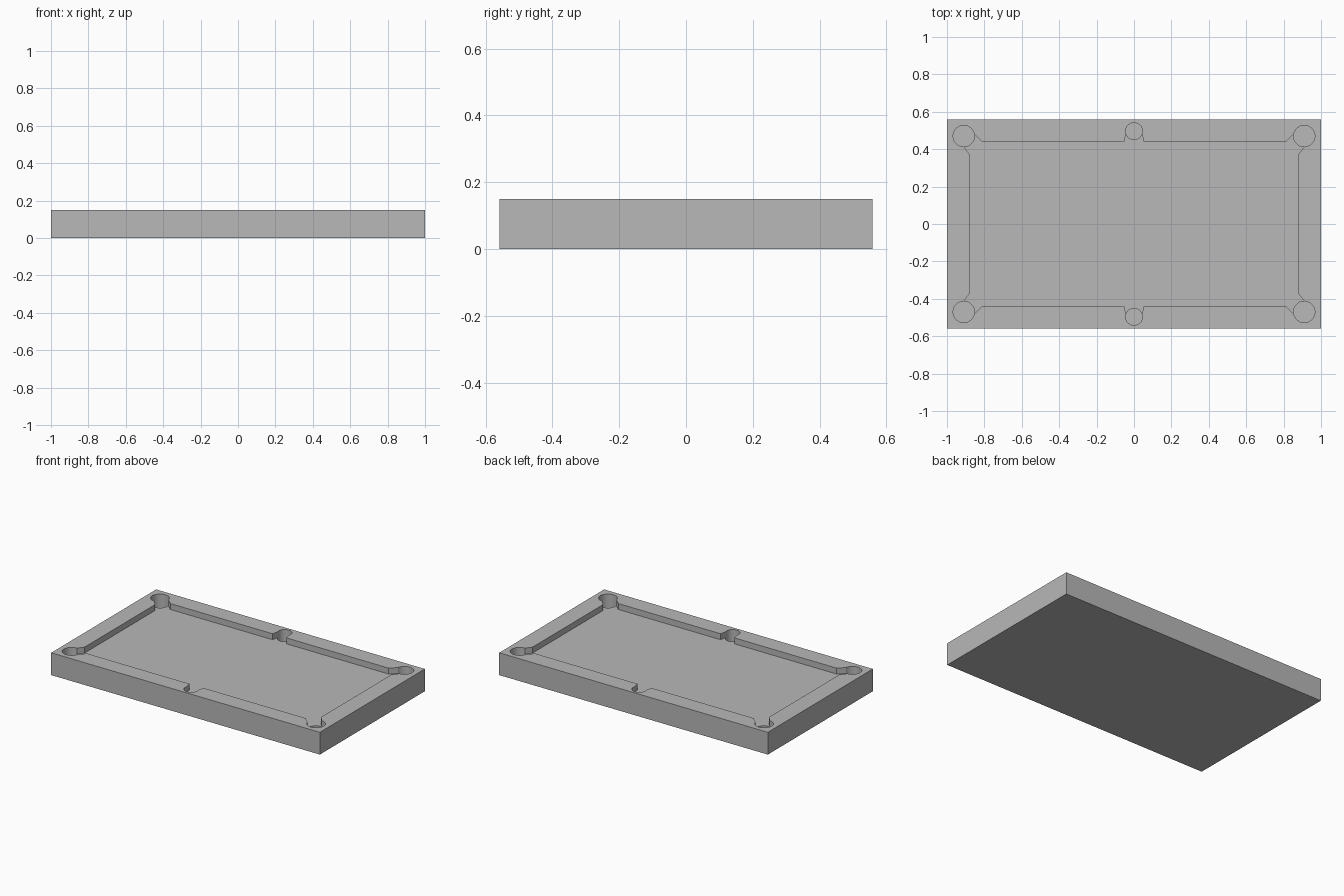
import bpy
import bmesh

cube = bpy.data.objects.get("Cube")
if cube:
    bpy.data.objects.remove(cube, do_unlink=True)

HALF_X, HALF_Y, HEIGHT = 1.0, 0.558, 0.15
BED_Z, POCKET_Z, ABOVE = 0.11, 0.05, 0.25

grey = bpy.data.materials.new("plain grey")
grey.use_nodes = True
grey.diffuse_color = (0.48, 0.48, 0.48, 1)
grey.node_tree.nodes["Principled BSDF"].inputs["Base Color"].default_value = grey.diffuse_color


def prism(name, outline, bottom, top):
    """Extrude a flat outline upward into a closed solid."""
    bm = bmesh.new()
    face = bm.faces.new([bm.verts.new((x, y, bottom)) for x, y in outline])
    moved = bmesh.ops.extrude_face_region(bm, geom=[face])["geom"]
    verts = [v for v in moved if isinstance(v, bmesh.types.BMVert)]
    bmesh.ops.translate(bm, verts=verts, vec=(0, 0, top - bottom))
    bmesh.ops.recalc_face_normals(bm, faces=bm.faces)
    mesh = bpy.data.meshes.new(name)
    bm.to_mesh(mesh)
    bm.free()
    mesh.materials.append(grey)
    obj = bpy.data.objects.new(name, mesh)
    bpy.context.collection.objects.link(obj)
    return obj


def pocket(x, y, radius):
    bpy.ops.mesh.primitive_cylinder_add(
        vertices=48, radius=radius, depth=ABOVE - POCKET_Z,
        location=(x, y, (ABOVE + POCKET_Z) / 2))
    obj = bpy.context.object
    obj.name = "pocket_cutter"
    obj.data.materials.append(grey)
    return obj


# Solid table block
table = prism("table_body", [(-HALF_X, -HALF_Y), (HALF_X, -HALF_Y),
                             (HALF_X, HALF_Y), (-HALF_X, HALF_Y)], 0, HEIGHT)

# Sunken bed: one quarter of the cushion outline, mirrored both ways
quarter = [(0.88, 0.374), (0.92, 0.425), (0.863, 0.489),
           (0.813, 0.441), (0.052, 0.441), (0.04, 0.495)]
half = quarter + [(-x, y) for x, y in reversed(quarter)]
outline = half + [(x, -y) for x, y in reversed(half)]
cutters = [prism("bed_cutter", outline, BED_Z, ABOVE)]

# Four corner pockets and two side pockets
for side in (-1, 1):
    cutters.append(pocket(0, side * 0.496, 0.045))
    for end in (-1, 1):
        cutters.append(pocket(end * 0.91, side * 0.47, 0.057))

bpy.ops.object.select_all(action='DESELECT')
table.select_set(True)
bpy.context.view_layer.objects.active = table
for cutter in cutters:
    cutter.hide_render = True
    mod = table.modifiers.new("cut", 'BOOLEAN')
    mod.operation = 'DIFFERENCE'
    mod.solver = 'EXACT'
    mod.object = cutter
    bpy.ops.object.modifier_apply(modifier=mod.name)
    bpy.data.objects.remove(cutter, do_unlink=True)

# Smooth pocket walls, crisp edges elsewhere
bpy.ops.object.shade_smooth_by_angle(angle=0.5)
